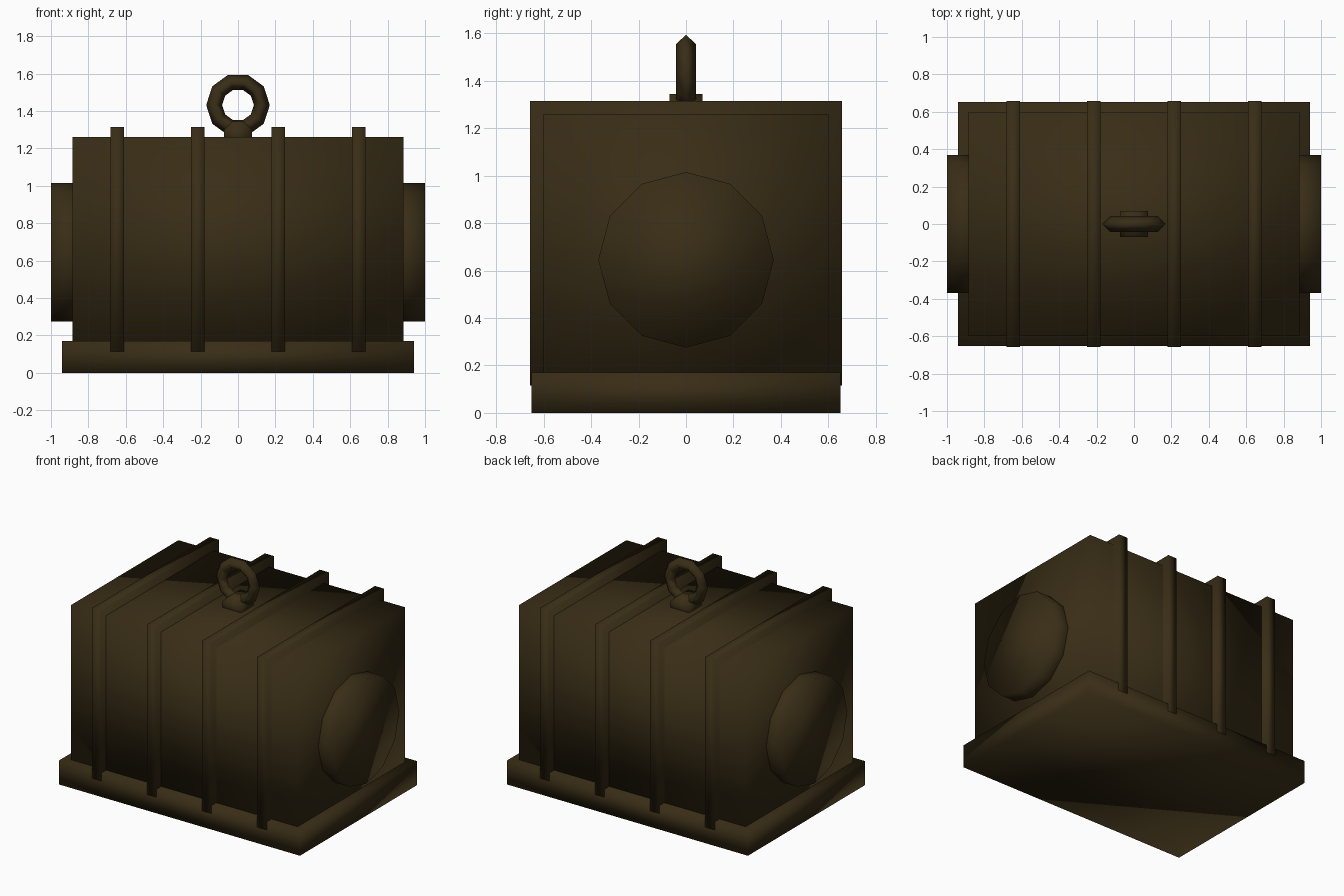
import bpy, math
from math import pi

if "Cube" in bpy.data.objects:
    bpy.data.objects.remove(bpy.data.objects["Cube"])

brown = bpy.data.materials.new("dark_brown")
brown.diffuse_color = (0.04, 0.026, 0.008, 1)
brown.use_nodes = True
brown.node_tree.nodes["Principled BSDF"].inputs["Base Color"].default_value = brown.diffuse_color


def finish(name):
    """Name the new part, colour it and shade it smooth."""
    ob = bpy.context.object
    ob.name = name
    ob.data.materials.append(brown)
    bpy.ops.object.transform_apply(location=False, rotation=True, scale=True)
    bpy.ops.object.shade_smooth()
    return ob


def box(name, x, hx, hy, z0, z1):
    bpy.ops.mesh.primitive_cube_add(size=2, location=(x, 0, (z0 + z1) / 2))
    bpy.context.object.scale = (hx, hy, (z1 - z0) / 2)
    return finish(name)


# Plinth and main casing
box("base", 0, 0.94, 0.652, 0, 0.17)
box("body", 0, 0.885, 0.60, 0.12, 1.26)

# Four bands wrapped over the casing
for i in range(4):
    box(f"band_{i + 1}", -0.645 + 0.43 * i, 0.036, 0.657, 0.115, 1.315)

# Round end caps
for side, name in ((-1, "left_cap"), (1, "right_cap")):
    bpy.ops.mesh.primitive_cylinder_add(vertices=12, radius=0.37, depth=0.2,
                                        location=(side * 0.9, 0, 0.645),
                                        rotation=(0, pi / 2, 0))
    finish(name)

# Lifting ring with diamond cross-section
bpy.ops.mesh.primitive_torus_add(major_segments=10, minor_segments=4,
                                 major_radius=0.1275, minor_radius=0.0425,
                                 location=(0, 0, 1.432), rotation=(pi / 2, 0, 0))
finish("lifting_ring")

# Octagonal lug holding the ring
bpy.ops.mesh.primitive_cylinder_add(vertices=8, radius=0.08, depth=0.14,
                                    location=(0, 0, 1.27),
                                    rotation=(pi / 2, pi / 8, 0))
finish("ring_lug")
